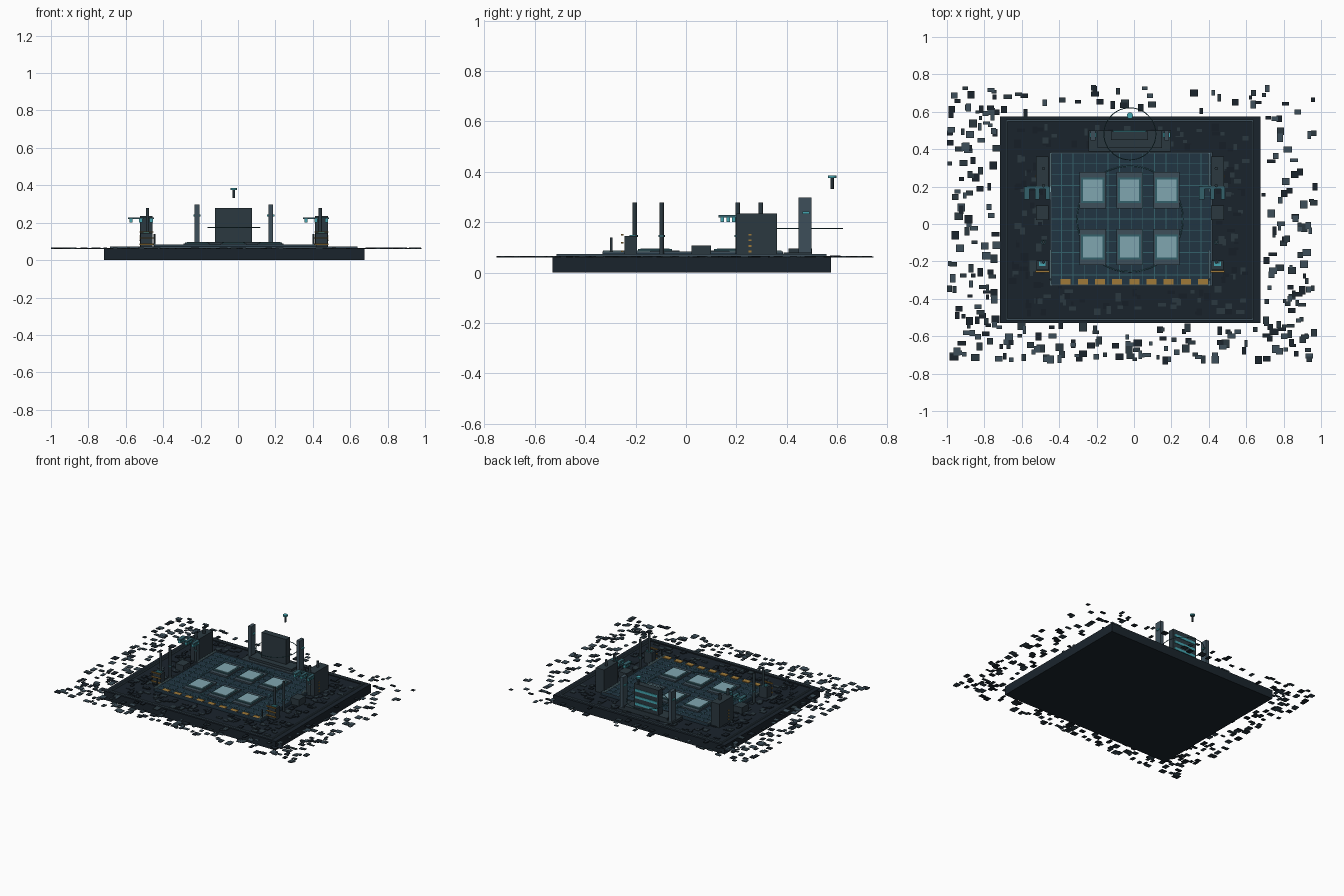
import bpy, bmesh, math, random
from mathutils import Matrix, Vector

if "Cube" in bpy.data.objects:
    bpy.data.objects.remove(bpy.data.objects["Cube"])

random.seed(7)
CX = -0.022  # symmetry line of the device


def material(name, hexcode):
    rgb = [int(hexcode[i:i + 2], 16) / 255 for i in (0, 2, 4)]
    m = bpy.data.materials.new(name)
    m.diffuse_color = [((c + 0.055) / 1.055) ** 2.4 if c > 0.04 else c / 12.92 for c in rgb] + [1]
    m.use_nodes = True
    m.node_tree.nodes["Principled BSDF"].inputs["Base Color"].default_value = m.diffuse_color
    return m


DARK = material("dark", "1a242c")
DECK = material("deck", "161f27")
SLATE = material("slate", "2b3940")
STEEL = material("steel", "3d4f5a")
FLOOR = material("floor", "213542")
TEAL = material("teal", "45a5b0")
DIM = material("dim_teal", "34616b")
PALE = material("pale", "80a6b0")
AMBER = material("amber", "a07a38")


def boxes(name, mat, items, bevel=0):
    """One object from boxes given as (x0, x1, y0, y1, z0, z1)."""
    bm = bmesh.new()
    for x0, x1, y0, y1, z0, z1 in items:
        centre = Vector((x0 + x1, y0 + y1, z0 + z1)) / 2
        bmesh.ops.create_cube(bm, size=1, matrix=Matrix.Translation(centre) @
                              Matrix.Diagonal((x1 - x0, y1 - y0, z1 - z0, 1)))
    me = bpy.data.meshes.new(name)
    bm.to_mesh(me)
    bm.free()
    me.materials.append(mat)
    ob = bpy.data.objects.new(name, me)
    bpy.context.collection.objects.link(ob)
    if bevel:
        mod = ob.modifiers.new("edge", "BEVEL")
        mod.width, mod.segments = bevel, 1
    return ob


def both(items):
    """Items plus their mirror images across the symmetry line."""
    return items + [(2 * CX - b, 2 * CX - a, *r) for a, b, *r in items]


def frame(x0, x1, y0, y1, z0, z1, w):
    return [(x0, x1, y0, y0 + w, z0, z1), (x0, x1, y1 - w, y1, z0, z1),
            (x0, x0 + w, y0 + w, y1 - w, z0, z1), (x1 - w, x1, y0 + w, y1 - w, z0, z1)]


def ring(name, mat, centre, r, thick):
    bpy.ops.mesh.primitive_torus_add(location=centre, major_radius=r, minor_radius=thick,
                                     major_segments=48, minor_segments=6)
    ob = bpy.context.object
    ob.name = name
    ob.data.materials.append(mat)
    bpy.ops.object.shade_smooth_by_angle()


def rod(name, mat, x, y, z0, z1, r, sides=12):
    bpy.ops.mesh.primitive_cylinder_add(vertices=sides, radius=r, depth=z1 - z0,
                                        location=(x, y, (z0 + z1) / 2))
    bpy.context.object.name = name
    bpy.context.object.data.materials.append(mat)
    bpy.ops.object.shade_smooth_by_angle()


# base slab, rim and glowing trim
boxes("base_slab", DARK, [(-0.717, 0.675, -0.529, 0.576, 0, 0.061)])
boxes("base_rim", DARK, frame(-0.717, 0.675, -0.529, 0.576, 0.061, 0.065, 0.035))
boxes("rim_trim", STEEL, frame(-0.685, 0.64, -0.515, 0.558, 0.06, 0.074, 0.009))

# raised floor with grid
FX0, FX1, FY0, FY1 = -0.45, 0.42, -0.332, 0.385
boxes("floor_platform", FLOOR, [(FX0, FX1, FY0, FY1, 0.061, 0.078)])
boxes("floor_border", STEEL, frame(FX0, FX1, FY0, FY1, 0.078, 0.083, 0.008))
lines = []
for i in range(1, 14):
    x = FX0 + (FX1 - FX0) * i / 14
    lines.append((x - .0018, x + .0018, FY0, FY1, 0.078, 0.0795))
for i in range(1, 12):
    y = FY0 + (FY1 - FY0) * i / 12
    lines.append((FX0, FX1, y - .0018, y + .0018, 0.078, 0.0797))
boxes("floor_grid", DIM, lines)
boxes("side_rails", PALE, both([(-0.449, -0.442, -0.33, -0.14, 0.078, 0.088),
                                (-0.449, -0.442, 0.17, 0.38, 0.078, 0.088)]))
boxes("warning_dashes", AMBER, [(-0.392 + i * .0918, -0.339 + i * .0918, -0.325, -0.294, 0.078, 0.083)
                                for i in range(9)])

# six processor blocks in two rows
plates, caps, cores = [], [], []
for x in (-0.221, -0.024, 0.174):
    for y in (0.18, -0.123):
        plates.append((x - .07, x + .07, y - .097, y + .097, 0.078, 0.088))
        caps.append((x - .062, x + .062, y - .068, y + .068, 0.088, 0.093))
        cores.append((x - .052, x + .052, y - .057, y + .057, 0.093, 0.096))
boxes("processor_plates", STEEL, plates)
boxes("processor_caps", DIM, caps)
boxes("processor_cores", PALE, cores)

# rings on the floor and round the display
ring("floor_ring", DIM, (CX, 0.027, 0.08), 0.283, 0.0025)
ring("display_ring", DIM, (CX, 0.482, 0.175), 0.139, 0.0025)

# display tower at the back
boxes("display_pedestal", SLATE, [(-0.242, 0.198, 0.388, 0.5, 0.061, 0.08),
                                  (-0.195, 0.15, 0.407, 0.5, 0.08, 0.096)])
boxes("display_screen", SLATE, [(-0.124, 0.075, 0.45, 0.495, 0.096, 0.279)])
boxes("display_stripes", TEAL, [(-0.112, 0.063, 0.495, 0.499, z, z + .018) for z in (.125, .175, .225)])
boxes("display_posts", STEEL, both([(-0.232, -0.207, 0.446, 0.499, 0.061, 0.298)]))
boxes("post_lamps", TEAL, both([(-0.239, -0.2, 0.463, 0.49, 0.232, 0.243)]))

# floating beacon behind the display
rod("beacon_stem", SLATE, CX, 0.58, 0.332, 0.377, 0.007)
rod("beacon_head", TEAL, CX, 0.58, 0.376, 0.386, 0.017)

# side cabinets and low boxes
boxes("side_cabinets", SLATE, both([(-0.524, -0.456, 0.2, 0.362, 0.061, 0.235)]))
boxes("side_boxes", SLATE, both([(-0.524, -0.456, 0.022, 0.1, 0.061, 0.108)]))
boxes("cabinet_lights", AMBER, both([(-0.527, -0.524, 0.249, 0.261, z, z + .007)
                                     for z in (.08, .102, .125, .147)]))

# front consoles with amber bars
boxes("front_consoles", SLATE, both([(-0.522, -0.458, -0.245, -0.195, 0.061, 0.145)]))
boxes("console_bars", AMBER, both([(-0.527, -0.453, -0.259, -0.248, z, z + .006)
                                   for z in (.082, .115, .148)]))
boxes("console_lamps", TEAL, both([(-0.508, -0.472, -0.225, -0.212, 0.145, 0.15),
                                   (-0.508, -0.5, -0.212, -0.2, 0.145, 0.15),
                                   (-0.48, -0.472, -0.212, -0.2, 0.145, 0.15)]))

# pylons with collars, and short markers
for x in (-0.484, 0.44):
    for y in (-0.204, -0.097, 0.205, 0.297):
        rod("pylon", SLATE, x, y, 0.061, 0.279, 0.009)
        rod("pylon_collar", DIM, x, y, 0.142, 0.15, 0.013)
    rod("short_marker", SLATE, -0.447 if x < 0 else 0.403, -0.297, 0.061, 0.14, 0.005)

# lamp arms in front of the cabinets
arms, bulbs = [], []
for c in (-0.49, 0.446):
    for dx in (-0.081, -0.028, 0.028):
        x = c + dx
        arms.append((x - .017 if dx < -.05 else x - .01, x + .012, 0.13, 0.2, 0.219, 0.229))
        bulbs += [(x - .01, x + .007, y - .007, y + .007, 0.2, 0.219) for y in (0.143, 0.167, 0.19)]
    arms.append((c - .081, c + .028, 0.188, 0.202, 0.219, 0.229))
boxes("lamp_arms", DIM, arms)
boxes("lamp_bulbs", TEAL, bulbs)


# scattered flat tiles: dense on the deck, thinning outside the slab
def tile(x, y, z):
    w, d = random.uniform(.008, .023), random.uniform(.008, .023)
    return (max(-1, x - w), min(1, x + w), y - d, y + d, z, z + random.uniform(.003, .007))


outer, deck = [], []
while len(outer) < 330:
    x, y = random.uniform(-0.99, 0.98), random.uniform(-0.73, 0.73)
    if not (-0.73 < x < 0.69 and -0.54 < y < 0.59):
        if x < -0.6 or y < -0.5 or random.random() < 0.7:
            outer.append(tile(x, y, 0.06))
while len(deck) < 230:
    x, y = random.uniform(-0.65, 0.6), random.uniform(-0.48, 0.52)
    if not (FX0 - .02 < x < FX1 + .02 and FY0 - .02 < y < FY1 + .02):
        deck.append(tile(x, y, 0.06))
for i, mat in enumerate((DARK, SLATE, STEEL)):
    boxes("outer_tiles", mat, outer[i::3])
for i, mat in enumerate((DARK, DECK, SLATE)):
    boxes("deck_tiles", mat, deck[i::3])
